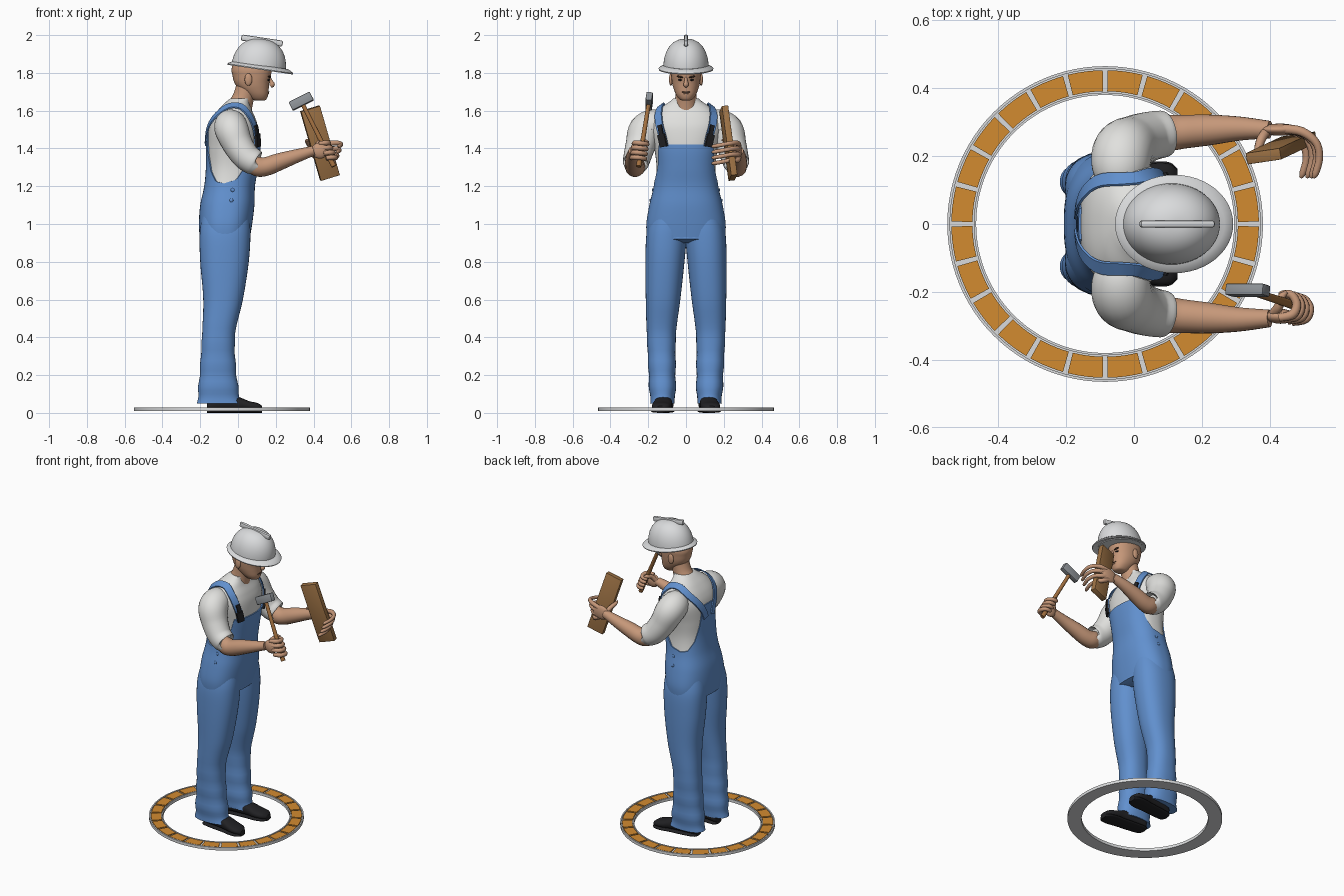
import bpy, bmesh
from math import sin, cos, pi, radians, copysign
from mathutils import Vector, Matrix

cube = bpy.data.objects.get("Cube")
if cube:
    bpy.data.objects.remove(cube)


def material(name, r, g, b):
    m = bpy.data.materials.new(name)
    m.use_nodes = True
    m.diffuse_color = (r, g, b, 1)
    m.node_tree.nodes["Principled BSDF"].inputs["Base Color"].default_value = (r, g, b, 1)
    return m


DENIM = material("denim blue", .12, .28, .62)
SHIRT = material("shirt white", .75, .75, .73)
SKIN = material("skin", .56, .31, .19)
BLACK = material("black leather", .015, .015, .017)
HELMET = material("helmet white", .7, .71, .72)
WOOD = material("plank wood", .34, .17, .06)
HANDLE = material("handle wood", .36, .16, .05)
STEEL = material("steel", .27, .29, .31)
ORANGE = material("orange", .65, .26, .03)
BROW = material("brow brown", .07, .035, .02)


def finish(name, bm, mat, angle=45):
    bmesh.ops.recalc_face_normals(bm, faces=bm.faces)
    me = bpy.data.meshes.new(name)
    bm.to_mesh(me)
    bm.free()
    me.materials.append(mat)
    ob = bpy.data.objects.new(name, me)
    bpy.context.collection.objects.link(ob)
    bpy.ops.object.select_all(action='DESELECT')
    ob.select_set(True)
    bpy.context.view_layer.objects.active = ob
    bpy.ops.object.shade_smooth_by_angle(angle=radians(angle))
    return ob


def loft(name, rings, mat, caps=True, closed=False, angle=45):
    """Skin a list of equal closed rings."""
    bm = bmesh.new()
    vs = [[bm.verts.new(p) for p in ring] for ring in rings]
    n = len(vs[0])
    for a, b in zip(vs, vs[1:] + (vs[:1] if closed else [])):
        for i in range(n):
            j = (i + 1) % n
            bm.faces.new((a[i], a[j], b[j], b[i]))
    if caps and not closed:
        bm.faces.new(vs[0])
        bm.faces.new(vs[-1])
    return finish(name, bm, mat, angle)


def spline(rows, steps=5):
    """Catmull-Rom resampling of rows of numbers."""
    out = []
    for i in range(len(rows) - 1):
        quad = [rows[max(i - 1, 0)], rows[i], rows[i + 1], rows[min(i + 2, len(rows) - 1)]]
        for k in range(steps):
            t = k / steps
            out.append([b + t / 2 * (c - a + t * (2*a - 5*b + 4*c - d + t * (3*b - 3*c + d - a)))
                        for a, b, c, d in zip(*quad)])
    return out + [list(rows[-1])]


def oval(z, x0, x1, y0, y1, n=40, e=2.0):
    pts = []
    for i in range(n):
        c, s = cos(2 * pi * i / n), sin(2 * pi * i / n)
        pts.append(Vector(((x0 + x1) / 2 + (x1 - x0) / 2 * copysign(abs(c) ** (2 / e), c),
                           (y0 + y1) / 2 + (y1 - y0) / 2 * copysign(abs(s) ** (2 / e), s), z)))
    return pts


def tube(name, rows, mat, n=16, steps=5):
    """Round limb through rows of x, y, z, radius."""
    rows = spline(rows, steps)
    pts = [Vector(r[:3]) for r in rows]
    rings, u = [], Vector((.1, .2, 1))
    for i, p in enumerate(pts):
        t = (pts[min(i + 1, len(pts) - 1)] - pts[max(i - 1, 0)]).normalized()
        u = (u - t * u.dot(t)).normalized()
        v = t.cross(u)
        rings.append([p + rows[i][3] * (u * cos(2*pi*k/n) + v * sin(2*pi*k/n)) for k in range(n)])
    return loft(name, rings, mat, angle=60)


def ball(name, loc, size, mat, rot=0, axis='X'):
    bm = bmesh.new()
    m = Matrix.Translation(loc) @ Matrix.Rotation(radians(rot), 4, axis) @ Matrix.Diagonal((*size, 1))
    bmesh.ops.create_uvsphere(bm, u_segments=20, v_segments=12, radius=1, matrix=m)
    return finish(name, bm, mat)


def box(name, loc, along, across, size, mat, bevel=.003):
    """Box whose local z follows along and local x leans toward across."""
    z = Vector(along).normalized()
    x = Vector(across)
    x = (x - z * x.dot(z)).normalized()
    rot = Matrix((x, z.cross(x), z)).transposed().to_4x4()
    bm = bmesh.new()
    bmesh.ops.create_cube(bm, matrix=Matrix.Translation(loc) @ rot @ Matrix.Diagonal((*size, 1)))
    bmesh.ops.bevel(bm, geom=bm.edges[:], offset=bevel, segments=2, affect='EDGES', profile=.5)
    return finish(name, bm, mat, 30)


# Torso surface: height, back, front, half width
TORSO = spline([(.92, -.195, .055, .2), (1, -.2, .068, .203), (1.1, -.193, .08, .187),
                (1.2, -.172, .083, .164), (1.3, -.163, .1, .156), (1.4, -.163, .112, .168),
                (1.5, -.156, .108, .19), (1.56, -.135, .092, .18), (1.61, -.1, .07, .14),
                (1.645, -.065, .062, .09), (1.665, -.04, .066, .066)], 8)


def lerp(table, v):
    for a, b in zip(table, table[1:]):
        if v <= b[0]:
            t = max(0, (v - a[0]) / (b[0] - a[0]))
            return [p + (q - p) * t for p, q in zip(a, b)]
    return table[-1]


def body(deg, z, off=0):
    _, x0, x1, w = lerp(TORSO, z)
    c, s = cos(radians(deg)), sin(radians(deg))
    return Vector(((x0 + x1) / 2 + ((x1 - x0) / 2 + off) * copysign(abs(c) ** .83, c),
                   (w + off) * copysign(abs(s) ** .83, s), z))


loft("shirt", [[body(a, r[0]) for a in range(0, 360, 6)] for r in TORSO if r[0] > 1.12], SHIRT)

# Overalls: upper edge height by angle from the front
EDGE = [(0, 1.42), (50, 1.42), (54, 1.4), (65, 1.3), (80, 1.235), (100, 1.215), (120, 1.225),
        (140, 1.28), (155, 1.37), (164, 1.46), (170, 1.5), (180, 1.5)]
angles = [i * 2 for i in range(180)]
tops = [lerp(EDGE, min(a, 360 - a))[1] for a in angles]
rows = [[body(a, .92 + (t - .92) * k / 24, .007) for a, t in zip(angles, tops)] for k in range(25)]
rows.append([body(a, t, -.01) for a, t in zip(angles, tops)])
loft("overalls_top", rows, DENIM, caps=False)
loft("overalls_seat", [oval(z, -.193 + d, .06 - d, -.2 + d, .2 - d, e=2.4)
                       for z, d in ((.97, 0), (.92, -.005), (.9, .05))], DENIM)


def ribbon(name, path, width, off, mat, sign, thick=.006):
    """Flat band laid on the torso along angle and height pairs."""
    path = spline(path, 6)
    flip = Vector((1, sign, 1))
    pts, normals = [], []
    for a, z in path:
        du, dv = body(a + 2, z) - body(a - 2, z), body(a, z + .006) - body(a, z - .006)
        normals.append(du.cross(dv).normalized())
        pts.append(body(a, z) + normals[-1] * off)
    rings = []
    for i, (p, nrm) in enumerate(zip(pts, normals)):
        t = (pts[min(i + 1, len(pts) - 1)] - pts[max(i - 1, 0)]).normalized()
        c = t.cross(nrm).normalized() * width / 2
        rings.append([(p + q) * flip for q in (c, nrm * thick + c * .9, nrm * thick - c * .9, -c)])
    loft(name, rings, mat, angle=40)


LEG = spline([(.05, -.217, .022, .062, .188), (.1, -.212, .006, .055, .193), (.25, -.2, -.012, .055, .2),
              (.42, -.19, -.015, .053, .208), (.6, -.184, .026, .03, .213), (.8, -.2, .057, .008, .215),
              (.95, -.203, .066, -.004, .209), (1.05, -.188, .06, 0, .185)], 6)
# Shoe: length position, half width, upper height
SHOE = spline([(-.165, .022, .05), (-.15, .04, .07), (-.08, .046, .1), (0, .047, .085),
               (.06, .052, .062), (.105, .045, .052), (.128, .024, .036)], 4)

for s, side in ((1, "left"), (-1, "right")):
    # Trouser leg with soft folds near the cuff
    rings = []
    for z, x0, x1, y0, y1 in LEG:
        f = .004 * sin(z * 55) * max(0, 1 - z / .5)
        rings.append([p * Vector((1, s, 1)) for p in oval(z, x0 - f, x1 + f, y0 - f, y1 + f, e=2.3)])
    loft(side + "_trouser_leg", rings, DENIM, angle=60)
    # Shoe and sole
    for part, grow, low, high in (("shoe", 0, .012, 1), ("sole", .004, 0, 0)):
        rings = []
        for x, w, h in SHOE:
            top = h if high else .018
            y = s * (.122 + .1 * x)
            rings.append([(x, y + (w + grow) * cos(a), (low + top) / 2 + (top - low) / 2 * copysign(abs(sin(a)) ** .7, sin(a)))
                          for a in [k * pi / 10 for k in range(20)]])
        loft(side + "_" + part, rings, BLACK)
    # Straps, buckles and hip buttons
    ribbon(side + "_strap", [(36, 1.41), (38, 1.48), (48, 1.56), (68, 1.608), (95, 1.62), (122, 1.605),
                             (150, 1.55), (166, 1.48), (172, 1.42)], .046, .008, DENIM, s)
    ribbon(side + "_buckle", [(36, 1.41), (37, 1.45), (38, 1.475)], .046, .013, BLACK, s, .012)
    ribbon(side + "_buckle_hook", [(37, 1.46), (38, 1.5), (40, 1.52)], .026, .013, BLACK, s, .01)
    for z in (1.125, 1.18):
        p = body(85, z, .008)
        ball(side + "_hip_button", (p.x, s * p.y, z), (.01, .004, .01), DENIM)
    # Sleeve and bare forearm
    tube(side + "_sleeve", [(-.04, s*.11, 1.53, .06), (-.04, s*.16, 1.525, .084), (-.032, s*.215, 1.495, .089),
                            (0, s*.24, 1.42, .08), (.045, s*.258, 1.355, .073), (.09, s*.266, 1.325, .068),
                            (.097, s*.267, 1.322, .055)], SHIRT, 24)
    tube(side + "_forearm", [(.04, s*.262, 1.335, .04), (.1, s*.268, 1.305, .053), (.15, s*.272, 1.305, .05),
                             (.22, s*.277, 1.33, .046), (.31, s*.281, 1.36, .036), (.4, s*.278, 1.388, .026)], SKIN)
    # Ear, eye and brow
    ball(side + "_ear", (.055, s * .08, 1.765), (.02, .01, .033), SKIN)
    ball(side + "_eye", (.161, s * .031, 1.763), (.008, .012, .005), BLACK)
    ball(side + "_brow", (.166, s * .031, 1.779), (.009, .02, .005), BROW, s * 10)

# Head and neck
tube("neck", [(.005, 0, 1.61, .07), (.025, 0, 1.66, .058), (.04, 0, 1.71, .055), (.05, 0, 1.76, .055)], SKIN, 24)
HEAD = [(1.653, .1, .135, .015), (1.66, .07, .15, .034), (1.685, .04, .16, .053), (1.72, 0, .163, .067),
        (1.75, -.02, .166, .074), (1.785, -.029, .174, .078), (1.82, -.034, .177, .08), (1.87, -.02, .16, .07)]
loft("head", [oval(z, a, b, -w, w, e=2.2) for z, a, b, w in spline(HEAD)], SKIN, angle=70)
tube("nose", [(.165, 0, 1.778, .006), (.175, 0, 1.755, .01), (.181, 0, 1.738, .014), (.172, 0, 1.729, .009)], SKIN, 12)
ball("mouth", (.158, 0, 1.699), (.008, .022, .004), BROW)
ball("lower_lip", (.156, 0, 1.692), (.009, .018, .005), SKIN)

# Hard hat, tipped forward
tilt = Matrix.Translation((.112, 0, 1.822)) @ Matrix.Rotation(radians(8.5), 4, 'Y')
dome = [oval(.158 * sin(a) ** .9, -.148 * cos(a) ** .85, .14 * cos(a) ** .85, -.12 * cos(a) ** .85,
             .12 * cos(a) ** .85, 48) for a in [k * pi / 2 / 15 for k in range(15)]]
loft("helmet_shell", [[tilt @ p for p in r] for r in dome], HELMET)
brim = [oval(z, -x, x + .012, -y, y, 48) for z, x, y in
        ((.004, .14, .112), (-.004, .168, .143), (.002, .17, .145), (.007, .165, .14), (.02, .142, .115))]
loft("helmet_brim", [[tilt @ p for p in r] for r in brim], HELMET)
box("helmet_ridge", (.127, 0, 1.971), (1, 0, -.15), (0, 1, 0), (.022, .032, .222), HELMET, .008)

# Hammer in the right hand
top, end = Vector((.335, -.195, 1.65)), Vector((.505, -.25, 1.31))
axis = (end - top).normalized()
tube("hammer_handle", [(*top, .011), (*top.lerp(end, .5), .012), (*top.lerp(end, .97), .014), (*end, .012)], HANDLE)
box("hammer_head", top, (.89, 0, .45), axis, (.05, .034, .125), STEEL, .005)

# Plank in the left hand
box("plank", (.434, .224, 1.428), (.107, .05, -.372), (1, .15, .28), (.106, .034, .385), WOOD, .002)

# Hands: palm, four fingers and a thumb each
ball("right_palm", (.432, -.272, 1.388), (.045, .022, .042), SKIN, 20, 'Y')
ball("left_palm", (.43, .278, 1.388), (.058, .018, .046), SKIN)
for i, name in enumerate(("index", "middle", "ring", "little")):
    g = top.lerp(end, .66 + .075 * i)
    tube("right_%s_finger" % name,
         [(g.x + x, g.y + y, g.z + z, r) for x, y, z, r in
          ((-.02, -.045, 0, .012), (.02, -.035, .004, .014), (.032, -.004, .002, .013),
           (.015, .024, -.002, .012), (-.012, .024, -.004, .011), (-.018, .02, -.004, .004))], SKIN, 10)
    z, reach = 1.428 - .03 * i, (.008, 0, -.012, -.03)[i]
    tube("left_%s_finger" % name,
         [(.44, .28, 1.388 + (z - 1.388) * .7, .014), (.49 + reach / 2, .272, z, .014),
          (.528 + reach, .24, z, .012), (.538 + reach, .195, z - .008, .011),
          (.527 + reach, .15, z - .016, .01), (.52 + reach, .136, z - .018, .004)], SKIN, 10)
tube("right_thumb", [(.41, -.265, 1.4, .015), (.425, -.245, 1.425, .014), (.435, -.215, 1.435, .012),
                     (.45, -.2, 1.435, .005)], SKIN, 10)
tube("left_thumb", [(.39, .272, 1.4, .014), (.375, .25, 1.425, .014), (.365, .215, 1.44, .011),
                    (.37, .19, 1.445, .005)], SKIN, 10)


# Floor ring: base, two rims and inlaid tiles
def arc(name, r0, r1, z0, z1, a0, a1, steps, mat, closed=False):
    rings = []
    for k in range(steps + (not closed)):
        a = radians(a0 + (a1 - a0) * k / steps)
        rings.append([(-.085 + r * cos(a), r * sin(a), z) for r, z in ((r0, z0), (r1, z0), (r1, z1), (r0, z1))])
    loft(name, rings, mat, closed=closed, angle=30)


for part, r0, r1, high in (("base", .382, .463, .022), ("inner_rim", .38, .387, .029), ("outer_rim", .457, .465, .029)):
    arc("floor_" + part, r0, r1, .01, high, 0, 360, 96, HELMET, True)
for i in range(24):
    arc("floor_tile", .391, .453, .02, .028, i * 15 + .9, i * 15 + 14.1, 5, ORANGE)
